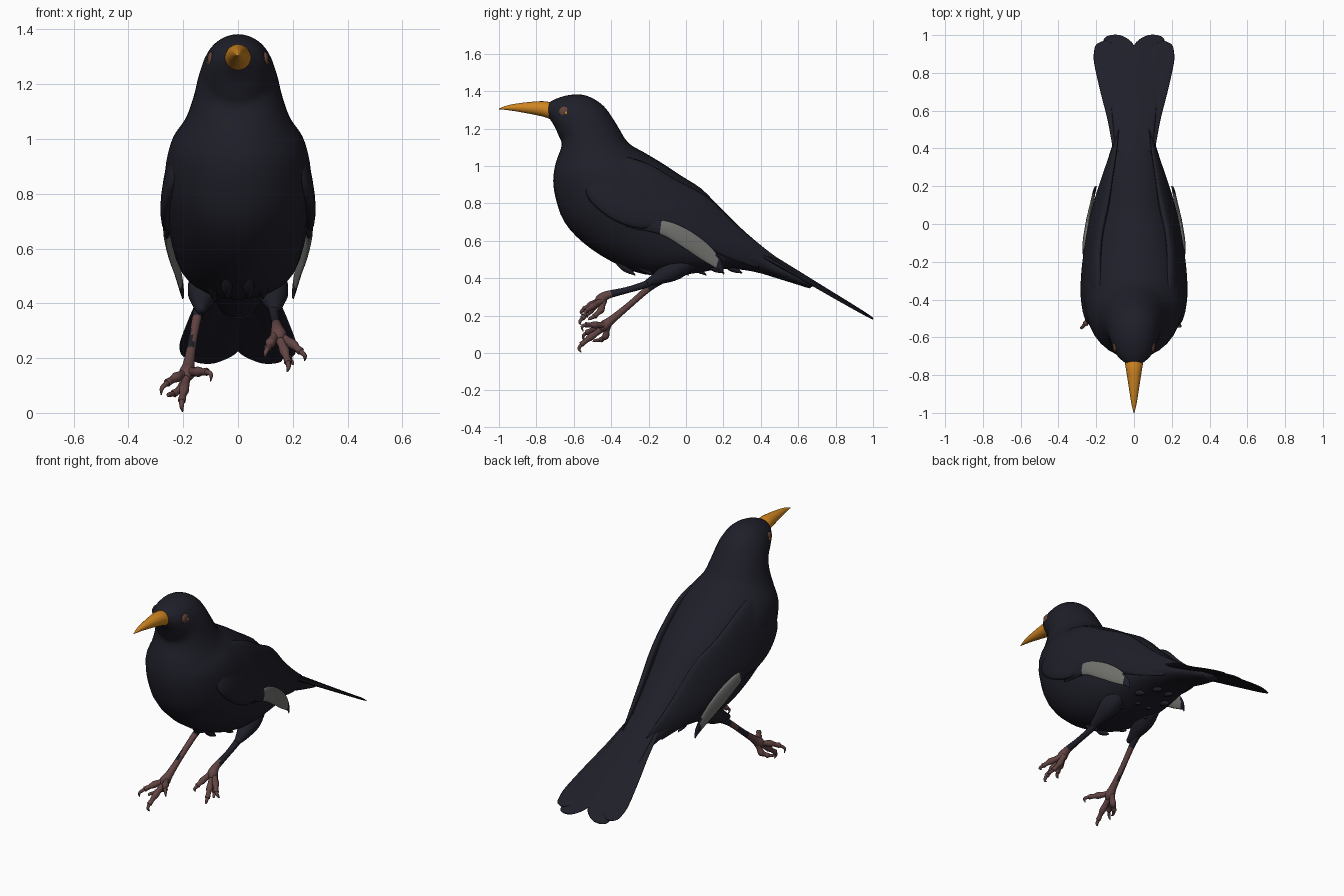
import bpy, bmesh, math
from mathutils import Vector

if "Cube" in bpy.data.objects:
    bpy.data.objects.remove(bpy.data.objects["Cube"])


def material(name, rgb):
    m = bpy.data.materials.new(name)
    m.diffuse_color = (*rgb, 1)
    m.use_nodes = True
    m.node_tree.nodes["Principled BSDF"].inputs["Base Color"].default_value = m.diffuse_color
    return m


BLACK = material("blue_black_plumage", (0.0135, 0.0135, 0.0225))
ORANGE = material("orange_beak", (0.62, 0.235, 0.015))
PINK = material("brown_pink_skin", (0.12, 0.058, 0.056))
GREY = material("grey_feather", (0.17, 0.17, 0.16))
BROWN = material("brown_eye", (0.125, 0.055, 0.042))


def smooth_rows(rows, n):
    """Catmull-Rom interpolation between rows of numbers."""
    out = []
    for i in range(len(rows) - 1):
        p0, p1 = rows[max(i - 1, 0)], rows[i]
        p2, p3 = rows[i + 1], rows[min(i + 2, len(rows) - 1)]
        for k in range(n):
            t = k / n
            out.append([0.5 * (2 * b + (c - a) * t + (2 * a - 5 * b + 4 * c - d) * t * t
                        + (3 * b - a - 3 * c + d) * t ** 3)
                        for a, b, c, d in zip(p0, p1, p2, p3)])
    return out + [list(rows[-1])]


def loft(name, rings, mats, sides=20, rule=None):
    """Closed skin over elliptical rings given as (centre, half axis, half axis)."""
    bm = bmesh.new()
    loops = []
    for c, a, b in rings:
        loops.append([bm.verts.new(c + a * math.cos(u) + b * math.sin(u))
                      for u in (2 * math.pi * k / sides for k in range(sides))])
    for r, q in zip(loops, loops[1:]):
        for k in range(sides):
            bm.faces.new((r[k], r[(k + 1) % sides], q[(k + 1) % sides], q[k]))
    bm.faces.new(loops[0])
    bm.faces.new(loops[-1])
    bmesh.ops.recalc_face_normals(bm, faces=bm.faces)
    for f in bm.faces:
        f.smooth = True
        if rule:
            f.material_index = rule(f.calc_center_median())
    me = bpy.data.meshes.new(name)
    bm.to_mesh(me)
    bm.free()
    for m in mats:
        me.materials.append(m)
    ob = bpy.data.objects.new(name, me)
    bpy.context.collection.objects.link(ob)
    return ob


def profile(name, rows, mat, sides=32):
    """Rows: top y, top z, bottom y, bottom z, half width."""
    rings = []
    for ty, tz, by, bz, w in smooth_rows(rows, 3):
        t, b = Vector((0, ty, tz)), Vector((0, by, bz))
        rings.append(((t + b) / 2, Vector((w, 0, 0)), (t - b) / 2))
    return loft(name, rings, [mat], sides)


def blade(name, rows, s, mats, rule=None):
    """Rows: upper edge xyz, lower edge xyz, thickness; s mirrors in x."""
    rings = []
    for r in smooth_rows(rows, 4):
        u, l = Vector((s * r[0], r[1], r[2])), Vector((s * r[3], r[4], r[5]))
        rings.append(((u + l) / 2, (u - l) / 2, Vector((s * r[6], 0, r[6] * 0.4))))
    return loft(name, rings, mats, 20, rule)


def tube(name, rows, mats, rule=None, sides=10):
    """Rows: x, y, z, radius."""
    rows = smooth_rows(rows, 4)
    pts = [Vector(r[:3]) for r in rows]
    rings = []
    for i, p in enumerate(pts):
        d = (pts[min(i + 1, len(pts) - 1)] - pts[max(i - 1, 0)]).normalized()
        a = d.cross(Vector((1, 0.2, 0.1))).normalized()
        rings.append((p, a * rows[i][3], d.cross(a) * rows[i][3]))
    return loft(name, rings, mats, sides, rule)


def ball(name, loc, scale, mat):
    bm = bmesh.new()
    bmesh.ops.create_uvsphere(bm, u_segments=20, v_segments=12, radius=1)
    for v in bm.verts:
        v.co = Vector(loc) + Vector([a * b for a, b in zip(v.co, scale)])
    for f in bm.faces:
        f.smooth = True
    me = bpy.data.meshes.new(name)
    bm.to_mesh(me)
    bm.free()
    me.materials.append(mat)
    bpy.context.collection.objects.link(bpy.data.objects.new(name, me))


# head and body in one skin, from beak base to undertail
profile("body", [
    (-.745, 1.33, -.735, 1.26, .04), (-.70, 1.357, -.705, 1.215, .085),
    (-.62, 1.38, -.68, 1.16, .112), (-.53, 1.375, -.665, 1.125, .13),
    (-.44, 1.32, -.67, 1.09, .147), (-.37, 1.22, -.685, 1.05, .166),
    (-.31, 1.125, -.70, 1.0, .195), (-.22, 1.07, -.71, .92, .24),
    (-.12, 1.01, -.695, .82, .262), (-.03, .95, -.65, .70, .268),
    (.08, .88, -.55, .59, .262), (.17, .79, -.40, .49, .245),
    (.25, .71, -.22, .42, .22), (.33, .635, 0, .42, .185),
    (.42, .56, .20, .45, .145), (.50, .50, .36, .435, .11),
    (.56, .46, .50, .395, .095), (.70, .372, .66, .345, .05)], BLACK)

# beak
profile("beak", [
    (-.70, 1.335, -.69, 1.25, .046), (-.75, 1.345, -.715, 1.247, .048),
    (-.80, 1.345, -.77, 1.265, .040), (-.88, 1.337, -.87, 1.285, .026),
    (-.95, 1.325, -.95, 1.298, .014), (-1.0, 1.307, -1.0, 1.303, .002)], ORANGE, 20)


def tail_feather(name, s, rows, drop):
    rings = []
    for x, y, w in smooth_rows(rows, 4):
        c = Vector((s * x, y, .488 - .61 * (y - .5) - drop * (1.05 - y) * 1.6))
        rings.append((c, Vector((s * w, 0, -w * .1)), Vector((0, .006, .011)) * (1.35 - y)))
    loft(name, rings, [BLACK])


for s, side in ((1, "right"), (-1, "left")):
    # folded wing, then the flight feathers below it with a grey band
    blade("wing_" + side, [
        (.15, -.46, 1.05, .18, -.53, .97, .015), (.175, -.35, 1.055, .24, -.53, .84, .033),
        (.185, -.20, 1.01, .268, -.42, .73, .036), (.175, -.05, .925, .268, -.28, .67, .034),
        (.14, .12, .83, .25, -.12, .66, .032), (.115, .27, .685, .22, .05, .59, .025),
        (.095, .40, .575, .168, .22, .51, .018), (.08, .50, .50, .11, .38, .455, .006)],
        s, [BLACK])
    blade("flight_feathers_" + side, [
        (.24, -.32, .71, .24, -.32, .67, .012), (.258, -.13, .71, .262, -.14, .635, .013),
        (.244, 0, .665, .249, -.01, .56, .012), (.222, .12, .58, .228, .08, .50, .010),
        (.205, .19, .49, .21, .18, .44, .007), (.198, .20, .43, .203, .20, .415, .003)],
        s, [BLACK, GREY], lambda c: 1 if -.13 < c.y < .165 else 0)
    # tail fan
    tail_feather("outer_tail_feather_" + side, s, [
        (.055, .36, .05), (.09, .55, .05), (.118, .70, .06), (.143, .85, .068),
        (.15, .91, .062), (.155, .95, .045), (.155, .968, .01)], .02)
    tail_feather("inner_tail_feather_" + side, s, [
        (.035, .36, .06), (.05, .70, .08), (.07, .88, .09),
        (.083, .95, .08), (.098, .985, .058), (.10, 1.0, .025)], 0)
    # eye
    ball("eye_" + side, (s * .099, -.65, 1.29), (.013, .03, .028), BROWN)
    ball("eye_glint_" + side, (s * .109, -.64, 1.283), (.005, .009, .010), ORANGE)
    # thigh feathers and ruffled belly fringe
    tube("thigh_" + side, [(s * .11, .05, .52, .05), (s * .125, -.06, .45, .06),
                           (s * .133, -.15, .40, .035), (s * .136, -.21, .375, .016)],
         [BLACK], sides=14)
    for i in range(7):
        y = -.30 + .095 * i
        x = s * (.04 + .05 * (i % 2))
        tube("belly_tuft_%s_%d" % (side, i), [(x, y - .10, .53, .012), (x, y - .03, .46, .022),
             (x, y + .03, .415 + .012 * (i > 4), .002)], [BLACK], sides=8)

# legs: dark at the top, bare skin lower down
tube("leg_right", [(.13, -.12, .41, .024), (.132, -.22, .365, .019), (.138, -.32, .335, .017),
                   (.143, -.42, .31, .022), (.148, -.455, .285, .030), (.152, -.475, .265, .018)],
     [BLACK, PINK], lambda c: int(c.y < -.39))
tube("leg_left", [(-.135, -.12, .40, .024), (-.15, -.20, .345, .018), (-.168, -.31, .25, .017),
                  (-.18, -.40, .175, .022), (-.186, -.435, .145, .030), (-.19, -.455, .125, .018)],
     [BLACK, PINK], lambda c: int(c.y < -.34 or (c.y < -.2 and c.x > -.167 + .15 * (c.y + .31) * -1)))


def toe(name, base, knuckle, tip, claw):
    """Toe with swollen joints and a hooked claw."""
    b, k, t, c = (Vector(p) for p in (base, knuckle, tip, claw))
    rows = [(b, .019), (b.lerp(k, .5), .016), (k, .019), (k.lerp(t, .5), .013), (t, .015)]
    tube(name, [(*p, r) for p, r in rows], [PINK])
    bend = t.lerp(c, .5) + (t - k).normalized() * .016 + Vector((0, 0, .008))
    tube(name + "_claw", [(*t, .010), (*bend, .008), (*c, .002)], [PINK], sides=8)


# feet
toe("right_outer_toe", (.155, -.45, .28), (.20, -.50, .25), (.228, -.535, .225), (.243, -.525, .19))
toe("right_middle_toe", (.15, -.46, .275), (.17, -.515, .225), (.183, -.555, .185), (.178, -.56, .15))
toe("right_inner_toe", (.14, -.45, .29), (.118, -.51, .255), (.108, -.545, .235), (.10, -.55, .20))
toe("right_hind_toe", (.15, -.44, .28), (.168, -.455, .23), (.185, -.49, .195), (.20, -.52, .175))
toe("left_outer_toe", (-.19, -.43, .145), (-.225, -.485, .13), (-.258, -.53, .11), (-.28, -.545, .065))
toe("left_middle_toe", (-.188, -.44, .135), (-.197, -.51, .085), (-.205, -.56, .045), (-.202, -.56, .004))
toe("left_inner_toe", (-.18, -.43, .15), (-.145, -.49, .15), (-.115, -.535, .15), (-.10, -.55, .115))
toe("left_hind_toe", (-.187, -.42, .14), (-.205, -.43, .09), (-.235, -.455, .07), (-.25, -.50, .06))
